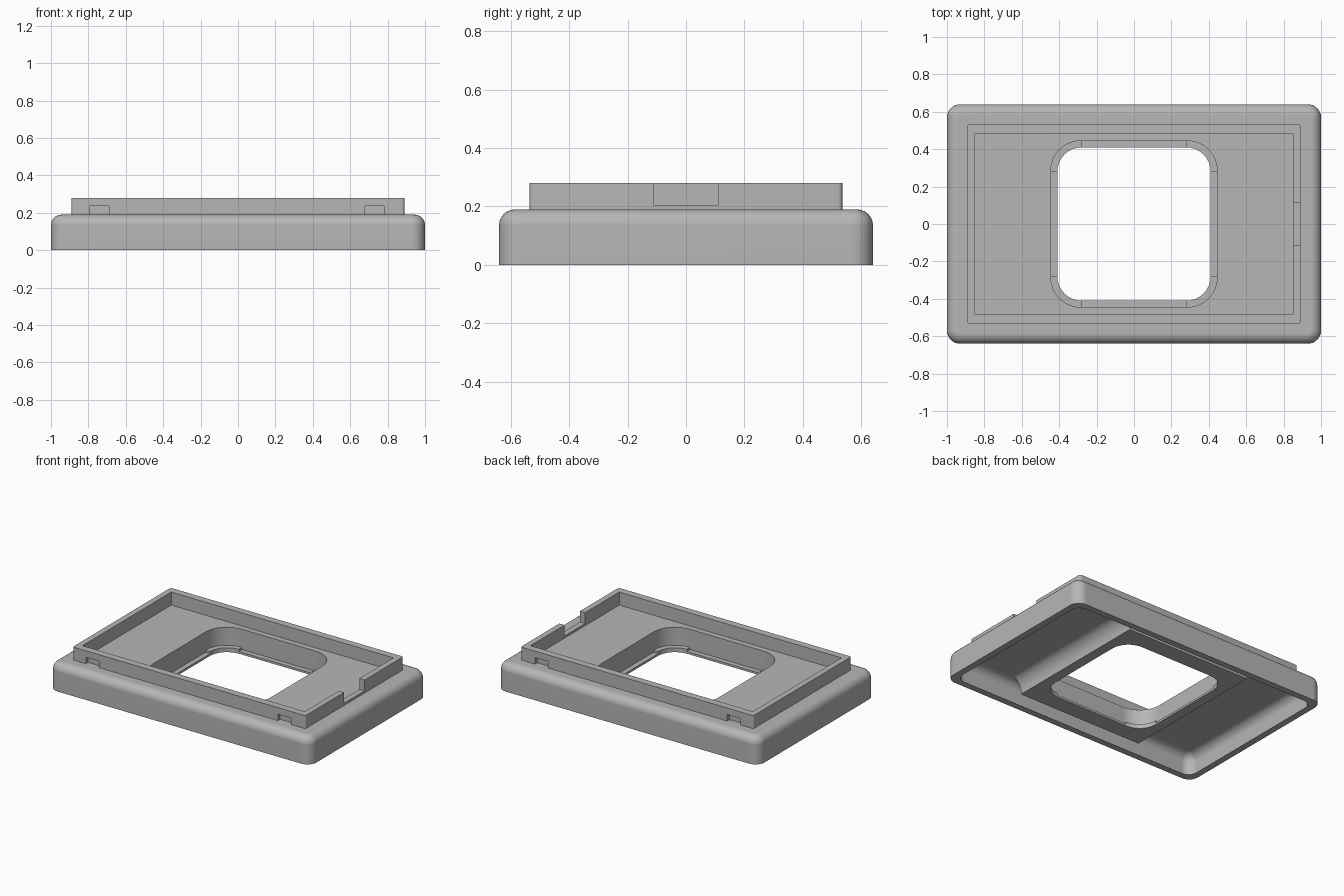
import bpy, bmesh
from math import sin, cos, pi

old = bpy.data.objects.get("Cube")
if old:
    bpy.data.objects.remove(old, do_unlink=True)

grey = bpy.data.materials.new("plain_grey")
grey.use_nodes = True
grey.diffuse_color = (0.47, 0.47, 0.47, 1)
bsdf = next(n for n in grey.node_tree.nodes if n.type == "BSDF_PRINCIPLED")
bsdf.inputs["Base Color"].default_value = (0.47, 0.47, 0.47, 1)
bsdf.inputs["Roughness"].default_value = 0.6


def rounded_ring(hx, hy, r, z, steps=8):
    """Points of a rounded rectangle at height z."""
    points = []
    for k, (sx, sy) in enumerate([(1, 1), (-1, 1), (-1, -1), (1, -1)]):
        for i in range(steps + 1):
            a = (k + i / steps) * pi / 2
            points.append((sx * (hx - r) + r * cos(a), sy * (hy - r) + r * sin(a), z))
    return points


def finish(bm, name):
    bmesh.ops.recalc_face_normals(bm, faces=bm.faces)
    mesh = bpy.data.meshes.new(name)
    bm.to_mesh(mesh)
    bm.free()
    mesh.materials.append(grey)
    obj = bpy.data.objects.new(name, mesh)
    bpy.context.collection.objects.link(obj)
    return obj


def closed_loft(name, rings):
    """Skin rounded rectangles one after another, last back to first."""
    bm = bmesh.new()
    loops = [[bm.verts.new(p) for p in rounded_ring(*ring)] for ring in rings]
    for a, b in zip(loops, loops[1:] + loops[:1]):
        n = len(a)
        for i in range(n):
            j = (i + 1) % n
            bm.faces.new((a[i], a[j], b[j], b[i]))
    obj = finish(bm, name)
    bpy.ops.object.select_all(action="DESELECT")
    obj.select_set(True)
    bpy.context.view_layer.objects.active = obj
    bpy.ops.object.shade_smooth_by_angle(angle=pi / 6)
    return obj


def cut_boxes(target, boxes):
    """Cut boxes given as (x0, x1, y0, y1, z0, z1) out of the target."""
    for i, (x0, x1, y0, y1, z0, z1) in enumerate(boxes):
        bm = bmesh.new()
        bmesh.ops.create_cube(bm, size=1)
        bmesh.ops.scale(bm, vec=(x1 - x0, y1 - y0, z1 - z0), verts=bm.verts)
        bmesh.ops.translate(bm, vec=((x0 + x1) / 2, (y0 + y1) / 2, (z0 + z1) / 2), verts=bm.verts)
        cutter = finish(bm, f"{target.name}_cutter_{i}")
        cutter.hide_render = True
        cutter.hide_set(True)
        mod = target.modifiers.new("cut", "BOOLEAN")
        mod.operation = "DIFFERENCE"
        mod.solver = "EXACT"
        mod.object = cutter


# Hollow base: outer skin, window well, ledge, block around the well, cavity
TOP, CEILING, FILLET, FLARE = 0.19, 0.14, 0.055, 0.08
STEPS = 6
arc = [i / STEPS * pi / 2 for i in range(STEPS + 1)]

rings = [(1, 0.64, 0.07, 0)]
for a in arc:
    d = FILLET * (1 - cos(a))
    rings.append((1 - d, 0.64 - d, 0.07 - d, TOP - FILLET + FILLET * sin(a)))
rings += [
    (0.445, 0.445, 0.16, TOP),
    (0.445, 0.445, 0.16, 0.05),
    (0.41, 0.41, 0.13, 0.05),
    (0.41, 0.41, 0.13, 0.035),
    (0.48, 0.53, 0.005, 0.035),
]
for a in arc[1:]:
    rings.append((0.48 + FLARE * (1 - cos(a)), 0.53, 0.005, 0.035 + (CEILING - 0.035) * sin(a)))
for a in reversed(arc):
    d = 0.06 * (1 - cos(a))
    rings.append((0.955 - d, 0.595 - d, 0.065 - d, CEILING - 0.06 + 0.06 * sin(a)))
rings.append((0.955, 0.595, 0.065, 0))
base = closed_loft("base_shell", rings)
base.modifiers.new("even_shading", "WEIGHTED_NORMAL").keep_sharp = True

# Raised collar with an end notch and four small side pockets
collar = closed_loft("raised_collar", [
    (0.89, 0.535, 0.015, 0.185), (0.89, 0.535, 0.015, 0.28),
    (0.85, 0.485, 0.002, 0.28), (0.85, 0.485, 0.002, 0.185)])
cuts = [(0.8, 0.95, -0.112, 0.112, 0.205, 0.3)]
for x in (-0.74, 0.73):
    cuts += [(x - 0.05, x + 0.05, -0.6, -0.51, 0.17, 0.235),
             (x - 0.05, x + 0.05, 0.51, 0.6, 0.17, 0.235)]
cut_boxes(collar, cuts)

# Raised pads on the ledge at the four window corners
pads = closed_loft("ledge_corner_pads", [
    (0.447, 0.447, 0.162, 0.045), (0.447, 0.447, 0.162, 0.065),
    (0.41, 0.41, 0.13, 0.065), (0.41, 0.41, 0.13, 0.045)])
cut_boxes(pads, [(-0.28, 0.28, -0.6, 0.6, 0, 0.1), (-0.6, 0.6, -0.28, 0.28, 0, 0.1)])
